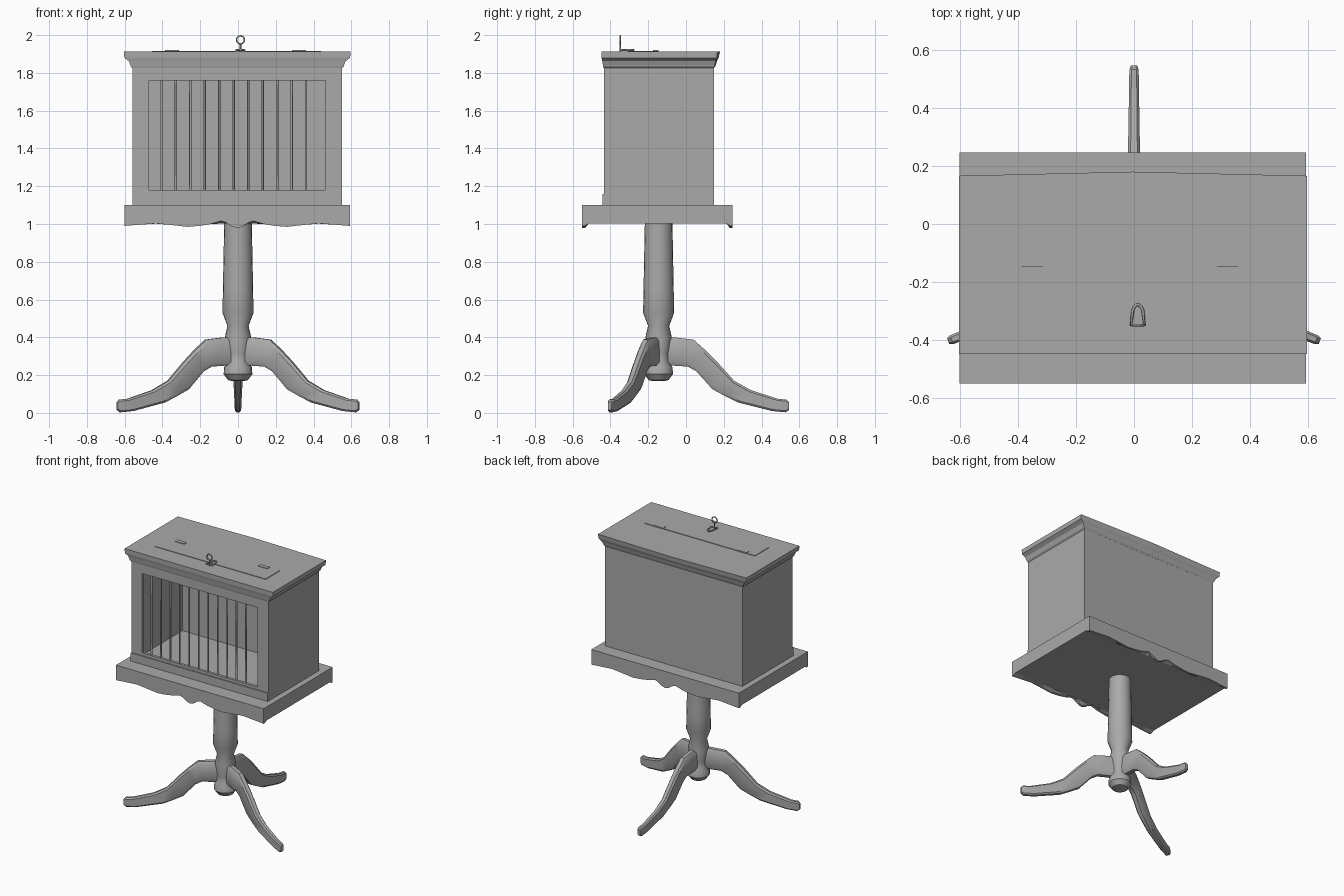
import bpy, bmesh, math
from mathutils import Matrix, Vector

if "Cube" in bpy.data.objects:
    bpy.data.objects.remove(bpy.data.objects["Cube"], do_unlink=True)

grey = bpy.data.materials.new("plain grey")
grey.use_nodes = True
grey.diffuse_color = (0.4, 0.4, 0.4, 1)
grey.node_tree.nodes["Principled BSDF"].inputs["Base Color"].default_value = (0.4, 0.4, 0.4, 1)

CX = -0.004          # centre line of the cabinet
COL_Y = -0.145       # axis of the pedestal


def finish(name, bm, smooth=False):
    bmesh.ops.recalc_face_normals(bm, faces=bm.faces)
    mesh = bpy.data.meshes.new(name)
    bm.to_mesh(mesh)
    bm.free()
    mesh.materials.append(grey)
    ob = bpy.data.objects.new(name, mesh)
    bpy.context.collection.objects.link(ob)
    if smooth:
        bpy.ops.object.select_all(action="DESELECT")
        bpy.context.view_layer.objects.active = ob
        ob.select_set(True)
        bpy.ops.object.shade_smooth_by_angle(angle=math.radians(35))
    return ob


def loft(name, rings, smooth=False):
    """Skin a chain of equal-length rings and cap both ends."""
    bm = bmesh.new()
    loops = [[bm.verts.new(p) for p in ring] for ring in rings]
    n = len(loops[0])
    for a, b in zip(loops, loops[1:]):
        for i in range(n):
            j = (i + 1) % n
            bm.faces.new((a[i], a[j], b[j], b[i]))
    bm.faces.new(loops[0])
    bm.faces.new(loops[-1])
    return finish(name, bm, smooth)


def box(name, x, y, z):
    bm = bmesh.new()
    bmesh.ops.create_cube(bm, size=1)
    for v in bm.verts:
        v.co = [lo + (c + 0.5) * (hi - lo) for c, (lo, hi) in zip(v.co, (x, y, z))]
    return finish(name, bm)


def tube(name, points, radius, closed=False):
    """Round wire along a path."""
    curve = bpy.data.curves.new(name, "CURVE")
    curve.dimensions = "3D"
    curve.bevel_depth = radius
    curve.bevel_resolution = 1
    curve.use_fill_caps = True
    spline = curve.splines.new("POLY")
    spline.points.add(len(points) - 1)
    for p, co in zip(spline.points, points):
        p.co = (*co, 1)
    spline.use_cyclic_u = closed
    curve.materials.append(grey)
    ob = bpy.data.objects.new(name, curve)
    bpy.context.collection.objects.link(ob)
    return ob


# Turned pedestal
profile = [(0.025, 0.168), (0.052, 0.173), (0.076, 0.205), (0.074, 0.24), (0.058, 0.27),
           (0.056, 0.31), (0.07, 0.40), (0.056, 0.46), (0.082, 0.53), (0.08, 0.65), (0.073, 1.01)]
SIDES = 20
loft("pedestal_column",
     [[(r * math.cos(math.tau * i / SIDES), COL_Y + r * math.sin(math.tau * i / SIDES), z)
       for i in range(SIDES)] for r, z in profile], smooth=True)

# Three curved legs: upper edge, lower edge and half width at each station
stations = [((0.03, 0.40), (0.03, 0.25), 0.026), ((0.08, 0.40), (0.08, 0.25), 0.026),
            ((0.185, 0.388), (0.155, 0.245), 0.025), ((0.25, 0.33), (0.20, 0.22), 0.024),
            ((0.31, 0.27), (0.285, 0.125), 0.023), ((0.40, 0.17), (0.35, 0.09), 0.021),
            ((0.49, 0.12), (0.42, 0.055), 0.019), ((0.63, 0.075), (0.60, 0.01), 0.017),
            ((0.677, 0.07), (0.672, 0.003), 0.016), ((0.69, 0.057), (0.69, 0.015), 0.011)]
section = [(-0.55, 1), (0.55, 1), (1, 0.75), (1, -0.75),
           (0.55, -1), (-0.55, -1), (-1, -0.75), (-1, 0.75)]
for name, angle in (("back_leg", 90), ("left_leg", -22), ("right_leg", 202)):
    rings = []
    for top, bottom, half in stations:
        t, b = Vector((top[0], 0, top[1])), Vector((bottom[0], 0, bottom[1]))
        rings.append([(t + b) / 2 + (t - b) / 2 * h + Vector((0, half * w, 0))
                      for w, h in section])
    leg = loft(name, rings, smooth=True)
    leg.data.transform(Matrix.Translation((0, COL_Y, 0)) @ Matrix.Rotation(math.radians(angle), 4, "Z"))

# Table board with a scalloped lower edge at front and back
half_edge = [(0, 0.978), (0.03, 0.988), (0.06, 1.008), (0.085, 1.016), (0.14, 1.0),
             (0.2, 0.99), (0.265, 0.985), (0.35, 0.995), (0.43, 1.003), (0.52, 0.996), (0.597, 0.99)]
edge = [(-x, z) for x, z in reversed(half_edge[1:])] + half_edge


def board_ring(y, scallop):
    lower = [(CX + x, y, z if scallop else 1.002) for x, z in edge]
    return lower + [(CX + 0.597, y, 1.1), (CX - 0.597, y, 1.1)]


loft("table_board", [board_ring(-0.55, True), board_ring(-0.535, True), board_ring(-0.515, False),
                     board_ring(0.215, False), board_ring(0.232, True), board_ring(0.247, True)])


# Hollow cabinet with an opening at the front
def frame_ring(half, y, low, high):
    return [(CX - half, y, low), (CX + half, y, low), (CX + half, y, high), (CX - half, y, high)]


FRONT, BACK = -0.435, 0.147
loft("cabinet", [frame_ring(0.554, BACK, 1.1, 1.84), frame_ring(0.554, FRONT, 1.1, 1.84),
                 frame_ring(0.468, FRONT, 1.18, 1.76), frame_ring(0.468, FRONT + 0.02, 1.18, 1.76),
                 frame_ring(0.534, FRONT + 0.02, 1.11, 1.825), frame_ring(0.534, BACK - 0.02, 1.11, 1.825)])
box("front_skirting", (CX - 0.554, CX + 0.554), (FRONT - 0.007, FRONT + 0.005), (1.1, 1.16))

# Row of window bars
for i in range(11):
    x = -0.405 + i * 0.0765
    tube("window_bar", [(x, FRONT + 0.014, 1.17), (x, FRONT + 0.014, 1.77)], 0.0065)


# Stepped cornice and roof with a slightly bowed back
def roof_ring(half, front, back, bow, z):
    return [(CX - half, front, z), (CX + half, front, z), (CX + half, back, z),
            (CX, back + bow, z), (CX - half, back, z)]


loft("cornice_roof", [roof_ring(0.554, -0.436, 0.147, 0.001, 1.825),
                      roof_ring(0.564, -0.439, 0.151, 0.004, 1.835),
                      roof_ring(0.566, -0.440, 0.153, 0.005, 1.842),
                      roof_ring(0.574, -0.443, 0.157, 0.007, 1.862),
                      roof_ring(0.598, -0.447, 0.163, 0.01, 1.88),
                      roof_ring(0.599, -0.448, 0.166, 0.014, 1.912)])

# Lid, hinges and ring latch on the roof
TOP = 1.912
box("lid", (-0.455, 0.44), (-0.31, -0.147), (TOP - 0.004, TOP + 0.004))
for x in (-0.35, 0.322):
    box("lid_hinge", (x - 0.037, x + 0.037), (-0.175, -0.145), (TOP, TOP + 0.008))

LX, LY = 0.013, -0.348
arch = [(LX + 0.019 * math.cos(math.pi * i / 10), -0.312 + 0.034 * math.sin(math.pi * i / 10), TOP + 0.009)
        for i in range(11)]
tube("latch_hasp", [(LX + 0.023, LY, TOP + 0.009)] + arch + [(LX - 0.023, LY, TOP + 0.009)], 0.005, True)
tube("latch_stem", [(LX, LY, TOP), (LX, LY, 1.957)], 0.005)
tube("latch_ring", [(LX + 0.021 * math.cos(math.tau * i / 16), LY, 1.975 + 0.021 * math.sin(math.tau * i / 16))
                    for i in range(16)], 0.0045, True)
